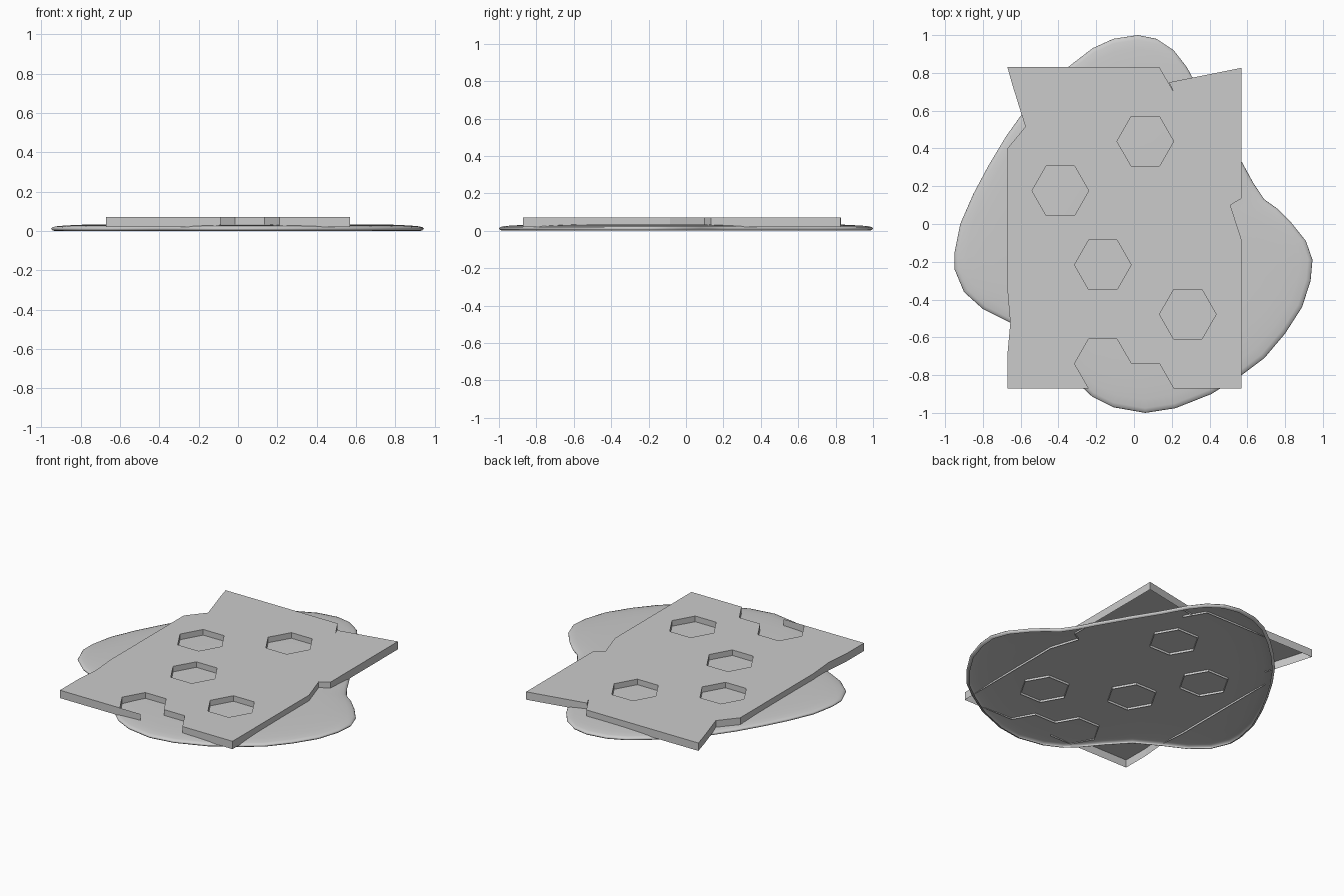
import bpy, bmesh, math

if "Cube" in bpy.data.objects:
    bpy.data.objects.remove(bpy.data.objects["Cube"])


def make_object(name, bm):
    mesh = bpy.data.meshes.new(name)
    bm.to_mesh(mesh)
    bm.free()
    ob = bpy.data.objects.new(name, mesh)
    bpy.context.collection.objects.link(ob)
    return ob


# Rounded base: thin open shell with an irregular outline
outline = [(.02, 1), (.12, .98), (.21, .92), (.28, .83), (.35, .70), (.46, .52), (.57, .33),
           (.63, .22), (.69, .13), (.76, .08), (.83, .01), (.91, -.09), (.945, -.19),
           (.935, -.30), (.89, -.44), (.80, -.58), (.69, -.71), (.57, -.80), (.41, -.90),
           (.22, -.975), (.06, -1), (-.11, -.97), (-.22, -.915), (-.29, -.85), (-.38, -.74),
           (-.50, -.61), (-.65, -.525), (-.80, -.45), (-.90, -.36), (-.95, -.24),
           (-.95, -.15), (-.92, 0), (-.85, .16), (-.77, .31), (-.68, .46), (-.58, .60),
           (-.47, .72), (-.35, .83), (-.22, .93), (-.11, .98)]
profile = [(.98, 0), (.993, .004), (1, .012), (.995, .019), (.975, .024), (.93, .028),
           (.85, .032), (.7, .034), (.4, .035)]
bm = bmesh.new()
rings = [[bm.verts.new((x * s, y * s, z)) for x, y in outline] for s, z in profile]
n = len(outline)
for a, b in zip(rings, rings[1:]):
    for i in range(n):
        j = (i + 1) % n
        bm.faces.new((a[j], a[i], b[i], b[j]))
centre = bm.verts.new((0, 0, .035))
for i in range(n):
    bm.faces.new((rings[-1][(i + 1) % n], rings[-1][i], centre))
for f in bm.faces:
    f.smooth = True
make_object("rounded_base", bm)

# Hexagon paving: cells of a lattice, with skirts around the edge and the openings
TOP, BOTTOM, R, STEP = .071, .02, .15, .1308
bm = bmesh.new()
points = {}


def vert(x, y):
    key = (round(x, 3), round(y, 3))
    if key not in points:
        points[key] = bm.verts.new((x, y, TOP))
    return points[key]


def row(k):
    return .83 - STEP * k


def cell(pts):
    f = bm.faces.new([vert(*p) for p in pts])
    f.normal_update()
    if f.normal.z < 0:
        f.normal_flip()


# Full hexagons
holes = {(0, 5), (1, 8), (1, 12), (2, 3), (3, 10)}
for c in range(4):
    xc = -.39 + .225 * c
    for k in range(1 + c % 2, 13, 2):
        if (c, k) not in holes:
            cell([(xc + dx * R, row(k + dk)) for dx, dk in
                  ((1, 0), (.5, -1), (-.5, -1), (-1, 0), (-.5, 1), (.5, 1))])

# Half hexagons on the front and back edges
cell([(-.24, row(1)), (-.09, row(1)), (-.015, row(0)), (-.315, row(0))])
cell([(-.465, row(12)), (-.315, row(12)), (-.24, row(13)), (-.54, row(13))])
cell([(.21, row(1)), (.36, row(1)), (.435, .80), (.185, .75)])

# Irregular side cells between the zigzag and the outer borders
left = [(-.67, .83), (-.645, .74), (-.575, .515), (-.67, .40), (-.67, .335), (-.67, .195),
        (-.67, .10), (-.67, -.085), (-.67, -.28), (-.67, -.35), (-.655, -.525), (-.67, -.69),
        (-.67, row(13)), (-.60, row(13))]
right = [(.57, .827), (.57, .72), (.57, .66), (.57, .435), (.57, .33), (.57, .135),
         (.51, .10), (.57, -.085), (.57, -.29), (.57, -.345), (.57, -.55), (.57, -.61),
         (.57, -.74), (.57, row(13))]
zig_l = [(-.54 if k % 2 else -.465, row(k)) for k in range(14)]
zig_r = [(.36 if k % 2 else .435, row(k) if k else .80) for k in range(14)]
for zig, border in ((zig_l, left), (zig_r, right)):
    for k in range(13):
        cell([zig[k], zig[k + 1], border[k + 1], border[k]])

# Thin front wall of the opening that touches the edge, then all skirts
bm.edges.new((vert(-.24, row(13)), vert(-.09, row(13))))
inner = [e for e in bm.edges if len(e.link_faces) == 2]
rim = [e for e in bm.edges if len(e.link_faces) < 2]
ret = bmesh.ops.extrude_edge_only(bm, edges=rim)
for g in ret["geom"]:
    if isinstance(g, bmesh.types.BMVert):
        g.co.z = BOTTOM
bmesh.ops.split_edges(bm, edges=inner)
make_object("hexagon_paving", bm)
